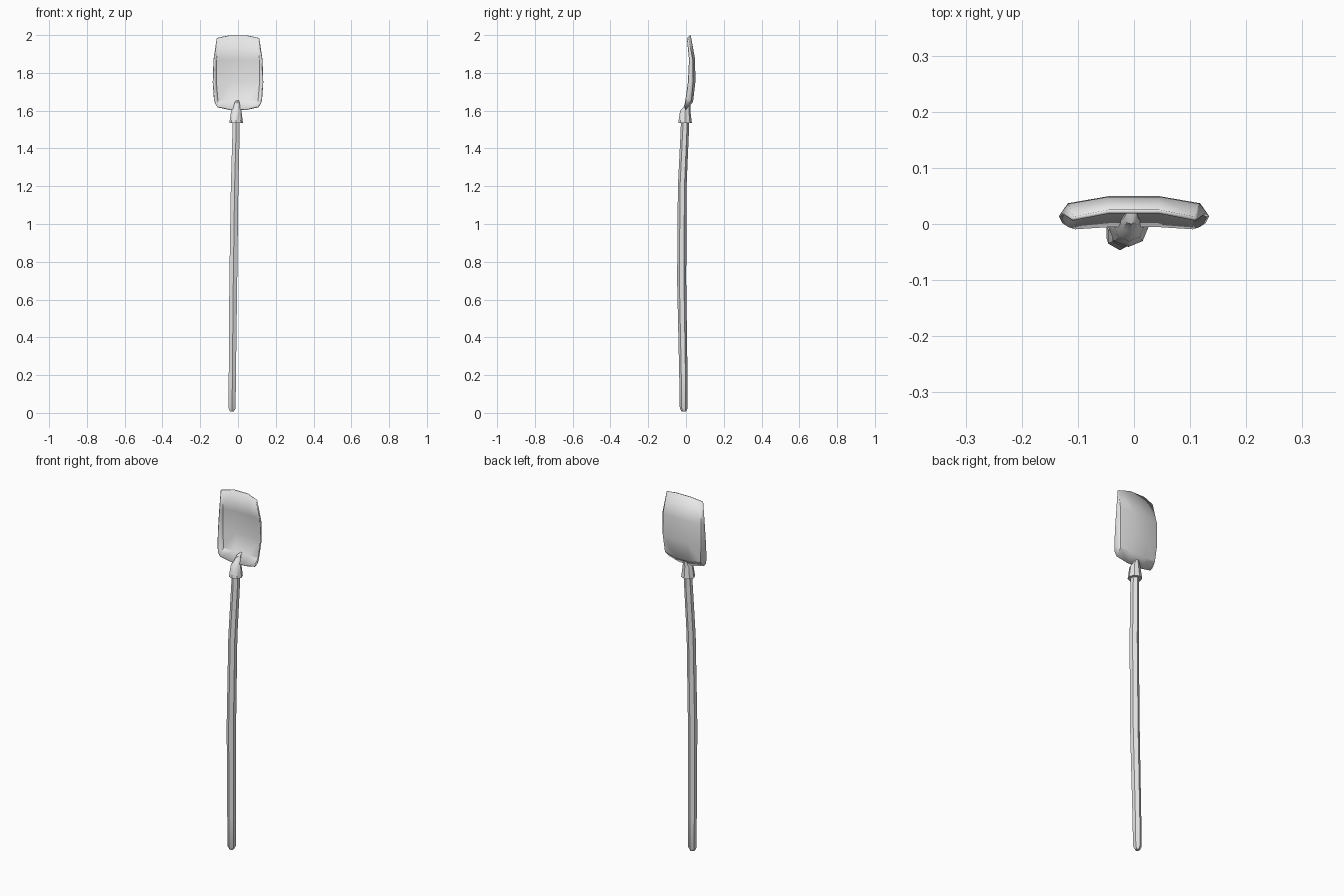
import bpy, bmesh, math

if "Cube" in bpy.data.objects:
    bpy.data.objects.remove(bpy.data.objects["Cube"])

metal = bpy.data.materials.new("light grey")
metal.diffuse_color = (0.8, 0.8, 0.8, 1)
metal.use_nodes = True
metal.node_tree.nodes["Principled BSDF"].inputs["Base Color"].default_value = metal.diffuse_color


def finish(name, bm, angle):
    bmesh.ops.recalc_face_normals(bm, faces=bm.faces)
    me = bpy.data.meshes.new(name)
    bm.to_mesh(me)
    bm.free()
    me.materials.append(metal)
    ob = bpy.data.objects.new(name, me)
    bpy.context.collection.objects.link(ob)
    bpy.ops.object.select_all(action='DESELECT')
    ob.select_set(True)
    bpy.context.view_layer.objects.active = ob
    bpy.ops.object.shade_smooth_by_angle(angle=math.radians(angle))
    return ob


def tube(name, rings, sides, angle):
    """Loft of polygon rings (x, y, z, radius) with closed ends."""
    bm = bmesh.new()
    loops = []
    for x, y, z, r in rings:
        loops.append([bm.verts.new((x + r * math.cos(2 * math.pi * i / sides - math.pi / 2),
                                    y + r * math.sin(2 * math.pi * i / sides - math.pi / 2), z))
                      for i in range(sides)])
    for a, b in zip(loops, loops[1:]):
        for i in range(sides):
            j = (i + 1) % sides
            bm.faces.new((a[i], a[j], b[j], b[i]))
    bm.faces.new(loops[0])
    bm.faces.new(loops[-1])
    return finish(name, bm, angle)


# Slightly bent wooden shaft with a rounded end
tube("handle", [(-0.032, -0.012, 0.008, 0.012), (-0.031, -0.012, 0.025, 0.021),
                (-0.030, -0.014, 0.20, 0.022), (-0.025, -0.023, 0.70, 0.024),
                (-0.018, -0.020, 1.20, 0.023), (-0.010, -0.006, 1.50, 0.022),
                (-0.010, -0.005, 1.58, 0.022)], 6, 50)

# Tapered socket and neck running into the blade
tube("socket", [(-0.010, -0.005, 1.535, 0.036), (-0.009, -0.004, 1.600, 0.027),
                (-0.007, 0.004, 1.615, 0.019), (-0.005, 0.012, 1.645, 0.012),
                (-0.002, 0.030, 1.655, 0.006)], 8, 40)

# Scoop blade: half rows of (x, y, z) from centre to rim, mirrored across x
rows = [
    [(0.045, -0.003, 1.606), (0.106, -0.007, 1.620), (0.119, -0.004, 1.638)],
    [(0.045, 0.034, 1.648), (0.108, 0.026, 1.655), (0.125, 0.000, 1.665)],
    [(0.045, 0.046, 1.750), (0.116, 0.034, 1.750), (0.131, 0.012, 1.750)],
    [(0.045, 0.045, 1.870), (0.115, 0.033, 1.870), (0.127, 0.018, 1.870)],
    [(0.045, 0.022, 1.998), (0.107, 0.010, 1.985), (0.110, 0.007, 1.982)],
]
bm = bmesh.new()
grid = []
for half in rows:
    full = [(-x, y, z) for x, y, z in reversed(half)] + half
    grid.append([bm.verts.new(p) for p in full])
for a, b in zip(grid, grid[1:]):
    for i in range(len(a) - 1):
        bm.faces.new((a[i], a[i + 1], b[i + 1], b[i]))
blade = finish("blade", bm, 35)
mod = blade.modifiers.new("thickness", 'SOLIDIFY')
mod.thickness = 0.007
mod.offset = 0
